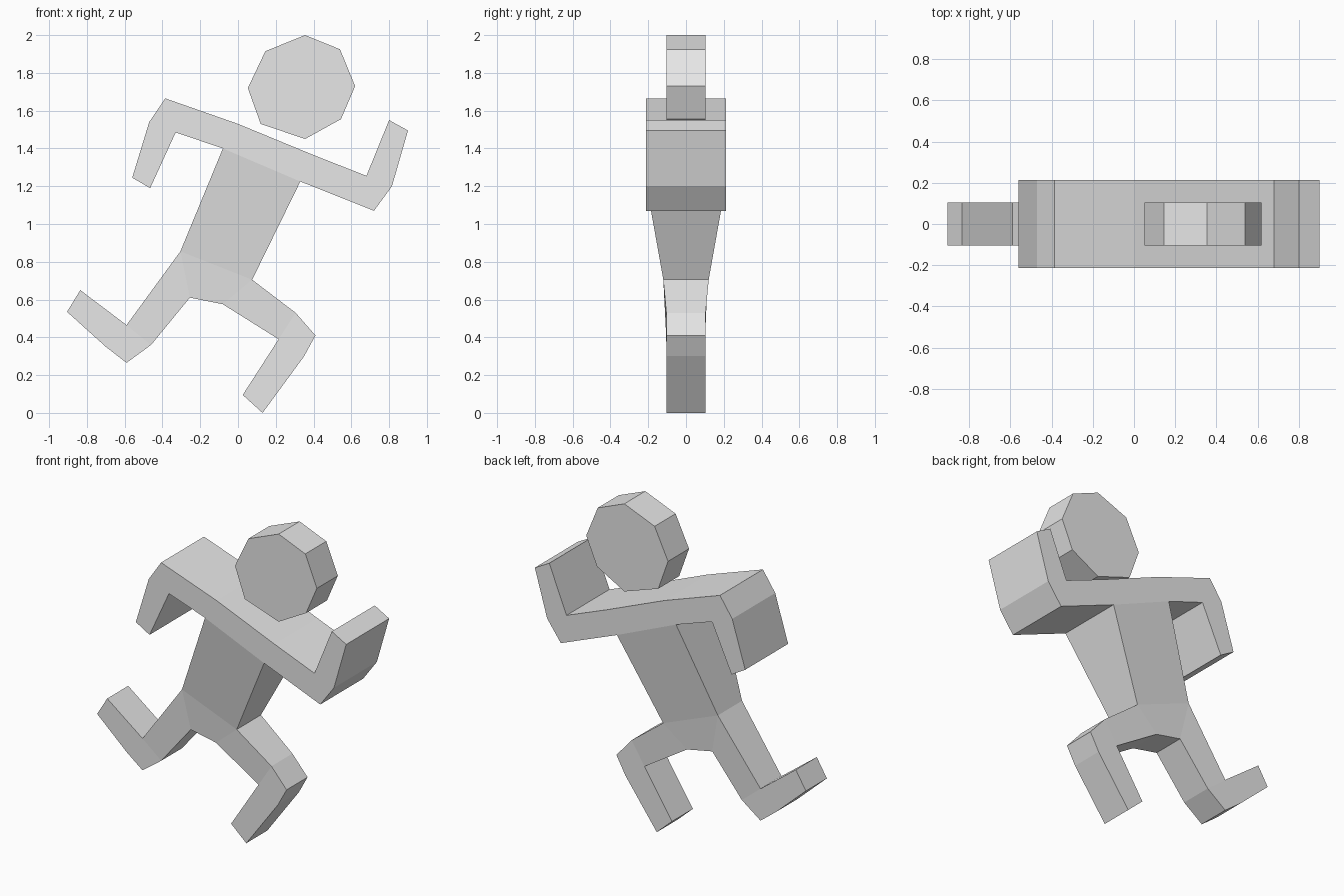
import bpy

cube = bpy.data.objects.get("Cube")
if cube:
    bpy.data.objects.remove(cube, do_unlink=True)

grey = bpy.data.materials.new("light_grey")
grey.use_nodes = True
colour = (0.8, 0.8, 0.8, 1)
grey.diffuse_color = colour
grey.node_tree.nodes["Principled BSDF"].inputs["Base Color"].default_value = colour

# Half depths of the figure
WIDE, HIP, SLIM = 0.213, 0.12, 0.104

# Joints shared by neighbouring parts: x, z, half depth
right_armpit = (-0.08, 1.4, WIDE)
left_armpit = (0.33, 1.225, WIDE)
left_hip = (0.075, 0.705, HIP)
right_hip = (-0.305, 0.855, HIP)
left_groin = (-0.08, 0.575, SLIM)
right_groin = (-0.255, 0.61, SLIM)
left_knee, left_inner_knee = (0.305, 0.53, SLIM), (0.215, 0.39, SLIM)
right_knee, right_inner_knee = (-0.46, 0.36, SLIM), (-0.59, 0.465, SLIM)


def flat(depth, *points):
    return [(x, z, depth) for x, z in points]


# Each part is a list of outlines, counter-clockwise from the front
parts = {
    "arms_and_shoulders": [
        flat(WIDE, (-0.56, 1.245), (-0.465, 1.19), (-0.33, 1.485))
        + [right_armpit, left_armpit]
        + flat(WIDE, (0.72, 1.07), (0.815, 1.2), (0.9, 1.495), (0.8, 1.55),
               (0.68, 1.255), (0.4, 1.365), (0, 1.53), (-0.385, 1.665), (-0.47, 1.54))],
    "torso": [[right_armpit, right_hip, left_hip, left_armpit]],
    "pelvis": [[right_hip, right_groin, left_groin, left_hip]],
    "left_leg": [
        [left_hip, left_groin, left_inner_knee, left_knee],
        [left_knee, left_inner_knee]
        + flat(SLIM, (0.025, 0.095), (0.13, 0), (0.35, 0.3), (0.41, 0.41))],
    "right_leg": [
        [right_hip, right_inner_knee, right_knee, right_groin],
        [right_knee, right_inner_knee]
        + flat(SLIM, (-0.835, 0.65), (-0.905, 0.535), (-0.7, 0.35), (-0.59, 0.265))],
    "head": [flat(SLIM, (0.355, 2), (0.145, 1.915), (0.052, 1.72), (0.12, 1.53),
                  (0.355, 1.45), (0.545, 1.555), (0.62, 1.73), (0.54, 1.925))],
}


def edges(outline):
    return list(zip(outline, outline[1:] + outline[:1]))


def ccw(outline):
    area = sum(a[0] * b[1] - b[0] * a[1] for a, b in edges(outline))
    return outline if area > 0 else outline[::-1]


parts = {name: [ccw(o) for o in outlines] for name, outlines in parts.items()}
all_edges = {e for outlines in parts.values() for o in outlines for e in edges(o)}


def build(name, outlines):
    points = list(dict.fromkeys(p for o in outlines for p in o))
    count = len(points)
    verts = [(x, side * d, z) for side in (-1, 1) for x, z, d in points]
    faces = []
    for outline in outlines:
        ids = [points.index(p) for p in outline]
        faces.append(ids)
        faces.append([i + count for i in reversed(ids)])
        # Rim, left open where another part joins
        for a, b in edges(outline):
            if (b, a) not in all_edges:
                i, j = points.index(a), points.index(b)
                faces.append([j, i, i + count, j + count])
    mesh = bpy.data.meshes.new(name)
    mesh.from_pydata(verts, [], faces)
    mesh.update()
    mesh.materials.append(grey)
    bpy.context.scene.collection.objects.link(bpy.data.objects.new(name, mesh))


for name, outlines in parts.items():
    build(name, outlines)
